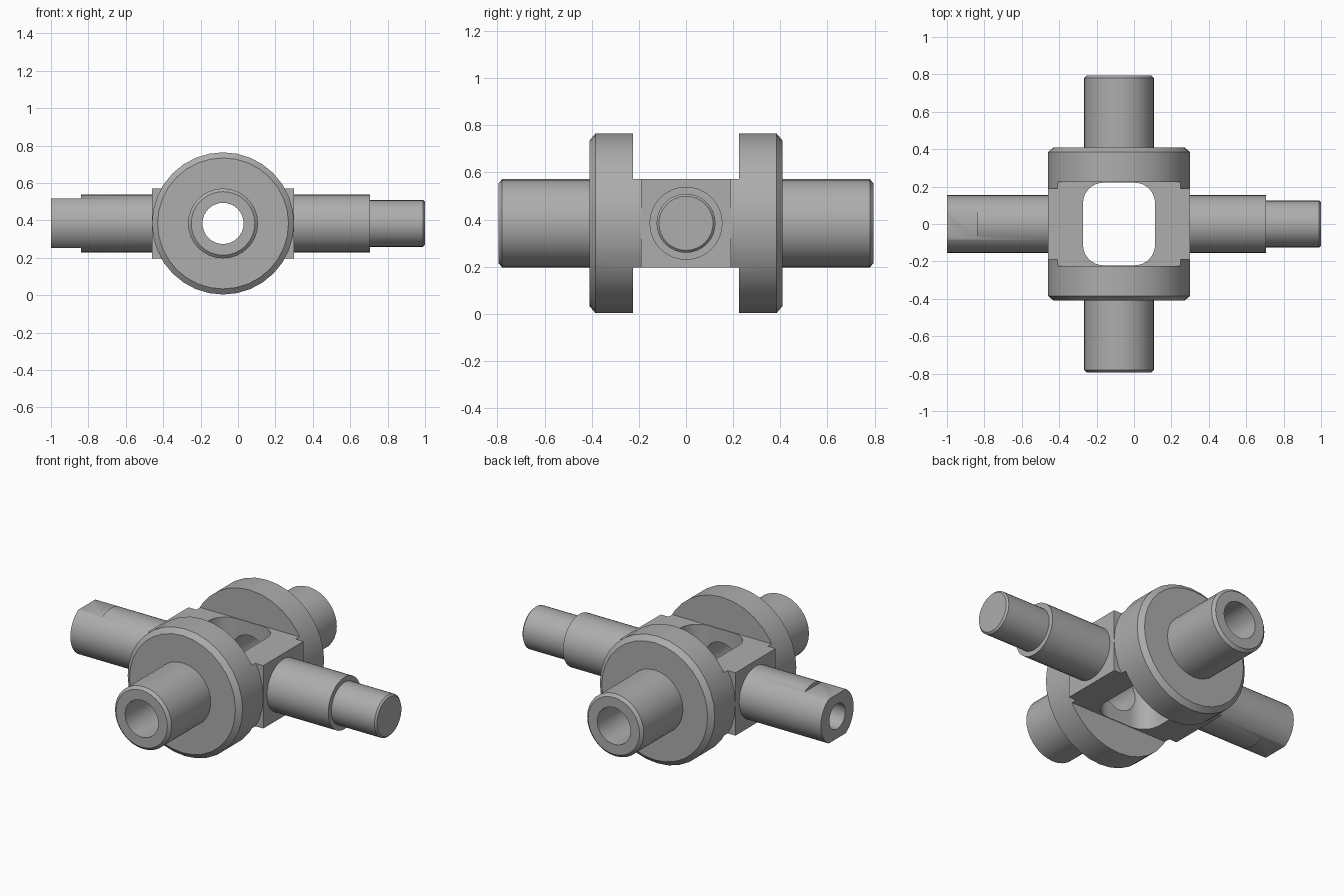
import bpy, bmesh, math
from mathutils import Matrix, Vector

cube = bpy.data.objects.get("Cube")
if cube:
    bpy.data.objects.remove(cube)

steel = bpy.data.materials.new("grey_steel")
steel.use_nodes = True
GREY = (0.42, 0.42, 0.42, 1)
steel.diffuse_color = GREY
steel.node_tree.nodes["Principled BSDF"].inputs["Base Color"].default_value = GREY

CENTER = Vector((-0.08, 0, 0.384))
AXES = {  # turn the lathe axis (z) onto a world direction
    "+x": Matrix.Rotation(math.pi / 2, 4, "Y"),
    "-x": Matrix.Rotation(-math.pi / 2, 4, "Y"),
    "+y": Matrix.Rotation(-math.pi / 2, 4, "X"),
    "-y": Matrix.Rotation(math.pi / 2, 4, "X"),
    "+z": Matrix.Identity(4),
}


def finish(name, bm):
    bmesh.ops.recalc_face_normals(bm, faces=bm.faces)
    mesh = bpy.data.meshes.new(name)
    bm.to_mesh(mesh)
    bm.free()
    mesh.materials.append(steel)
    ob = bpy.data.objects.new(name, mesh)
    bpy.context.collection.objects.link(ob)
    return ob


def lathe(name, profile, axis, hollow=False, n=32):
    """Revolve (radius, distance from hub centre) points about an axis."""
    bm = bmesh.new()
    rings = [[bm.verts.new((r * math.cos(math.tau * i / n),
                            r * math.sin(math.tau * i / n), d))
              for i in range(n)] for r, d in profile]
    pairs = list(zip(rings, rings[1:]))
    if hollow:
        pairs.append((rings[-1], rings[0]))
    else:
        bm.faces.new(rings[0])
        bm.faces.new(rings[-1])
    for a, b in pairs:
        for i in range(n):
            j = (i + 1) % n
            bm.faces.new((a[i], a[j], b[j], b[i]))
    bm.transform(Matrix.Translation(CENTER) @ AXES[axis])
    return finish(name, bm)


def box(name, size, offset=(0, 0, 0), corner=0):
    bm = bmesh.new()
    bmesh.ops.create_cube(bm, size=1)
    bmesh.ops.scale(bm, vec=size, verts=bm.verts)
    if corner:
        upright = [e for e in bm.edges
                   if abs(e.verts[0].co.z - e.verts[1].co.z) > 0.1]
        bmesh.ops.bevel(bm, geom=upright, offset=corner, segments=8,
                        profile=0.5, affect="EDGES")
    bmesh.ops.translate(bm, vec=CENTER + Vector(offset), verts=bm.verts)
    return finish(name, bm)


def combine(ob, tool, operation="DIFFERENCE"):
    tool.hide_render = True
    mod = ob.modifiers.new("boolean", "BOOLEAN")
    mod.operation, mod.object, mod.solver = operation, tool, "EXACT"
    bpy.context.view_layer.objects.active = ob
    bpy.ops.object.modifier_apply(modifier=mod.name)
    bpy.data.objects.remove(tool)


# Hub: chamfered drum, slotted above and below, with a square middle block
R, HALF = 0.38, 0.188
hub = lathe("hub", [(0.35, -0.41), (R, -0.385), (R, 0.385), (0.35, 0.41)], "+y")
for side in (1, -1):
    combine(hub, box("slot_cutter", (1, 0.45, 0.4), (0, 0, side * (HALF + 0.2))))
combine(hub, box("middle_block", (2 * R, 0.38, 2 * HALF)), "UNION")
combine(hub, box("window_cutter", (0.385, 0.442, 1), corner=0.11))
combine(hub, lathe("cross_bore_cutter", [(0.11, -0.6), (0.11, 0.6)], "+y"))
combine(hub, lathe("arm_bore_cutter", [(0.075, 0.1), (0.075, 0.6)], "-x"))

# Hollow trunnions, front and back
parts = [hub]
for name, axis in (("front_trunnion", "-y"), ("back_trunnion", "+y")):
    parts.append(lathe(name, [(0.11, 0.39), (0.187, 0.39), (0.187, 0.78),
                              (0.17, 0.795), (0.11, 0.795)], axis, hollow=True))

# Hollow arm with two flats at its tip
arm = lathe("hollow_arm", [(0.075, 0.35), (0.155, 0.35), (0.155, 0.92),
                           (0.075, 0.92)], "-x", hollow=True)
for side in (1, -1):
    combine(arm, box("flat_cutter", (0.2, 0.5, 0.1), (-0.86, 0, side * 0.182)))
parts.append(arm)

# Solid stepped shaft
parts.append(lathe("stepped_shaft", [(0.155, 0.35), (0.155, 0.785), (0.125, 0.785),
                                     (0.125, 1.07), (0.115, 1.08)], "+x"))

for ob in parts:
    bpy.ops.object.select_all(action="DESELECT")
    ob.select_set(True)
    bpy.context.view_layer.objects.active = ob
    bpy.ops.object.shade_smooth_by_angle(angle=math.radians(30))
